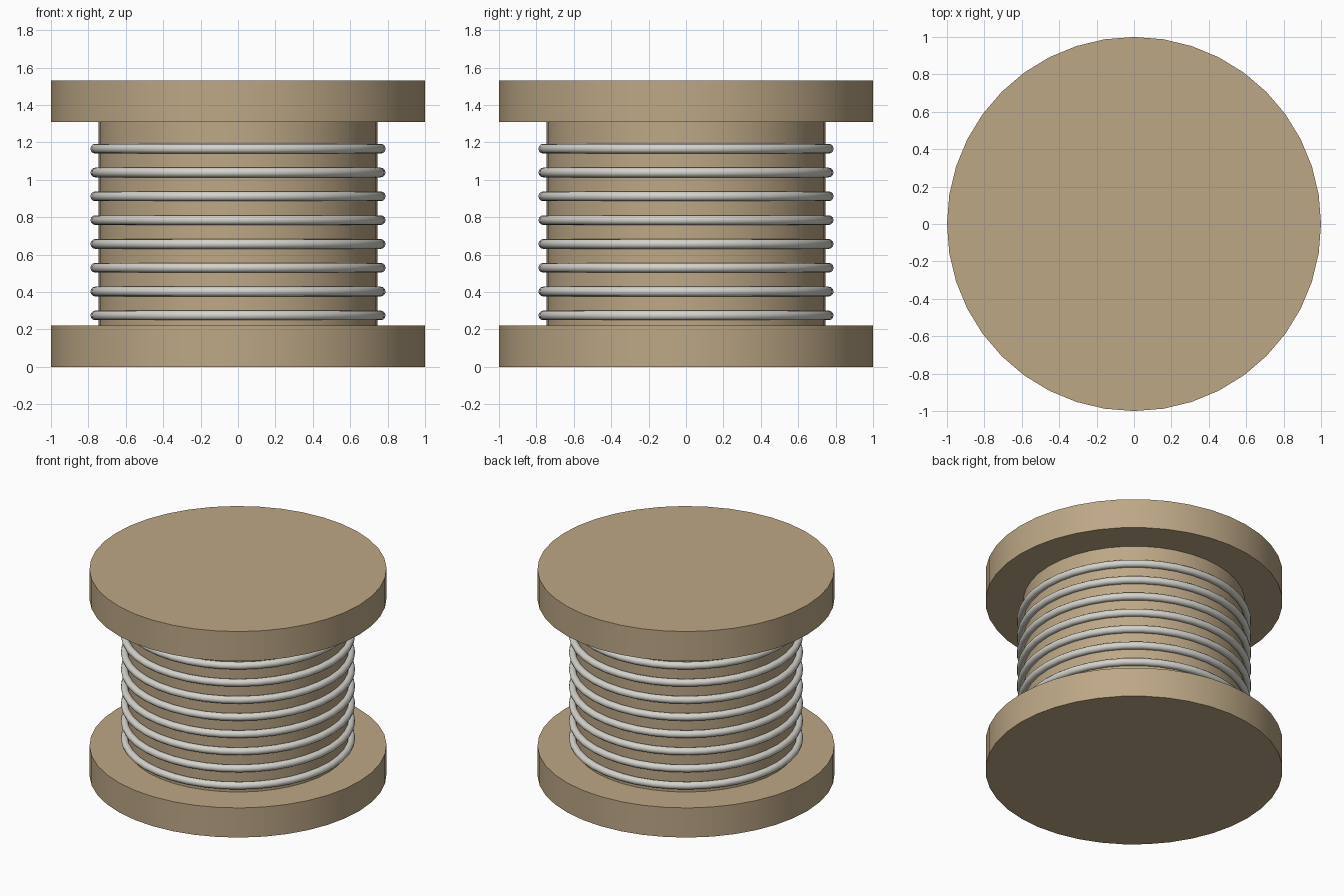
import bpy
import math

if "Cube" in bpy.data.objects:
    bpy.data.objects.remove(bpy.data.objects["Cube"])


def make_material(name, color, roughness):
    mat = bpy.data.materials.new(name)
    mat.use_nodes = True
    mat.diffuse_color = color
    shader = mat.node_tree.nodes["Principled BSDF"]
    shader.inputs["Base Color"].default_value = color
    shader.inputs["Roughness"].default_value = roughness
    return mat


wood = make_material("tan wood", (0.51, 0.39, 0.24, 1), 0.8)
wire = make_material("pale grey wire", (0.66, 0.65, 0.60, 1), 0.5)

SIDES = 40
FLANGE = 0.22
HEIGHT = 1.53


def finish(name, mat):
    obj = bpy.context.object
    obj.name = name
    obj.data.materials.append(mat)
    bpy.ops.object.shade_smooth_by_angle(angle=math.radians(40))


def disc(name, radius, bottom, top):
    bpy.ops.mesh.primitive_cylinder_add(
        vertices=SIDES, radius=radius, depth=top - bottom,
        location=(0, 0, (bottom + top) / 2))
    finish(name, wood)


# Spool: two flanges and the core between them
disc("bottom_flange", 1.0, 0, FLANGE)
disc("top_flange", 1.0, HEIGHT - FLANGE, HEIGHT)
disc("core", 0.747, FLANGE, HEIGHT - FLANGE)

# Wire turns around the core
for i in range(8):
    bpy.ops.mesh.primitive_torus_add(
        major_segments=SIDES, minor_segments=12,
        major_radius=0.763, minor_radius=0.026,
        location=(0, 0, 0.275 + i * 0.1273))
    finish(f"wire_ring_{i + 1}", wire)
